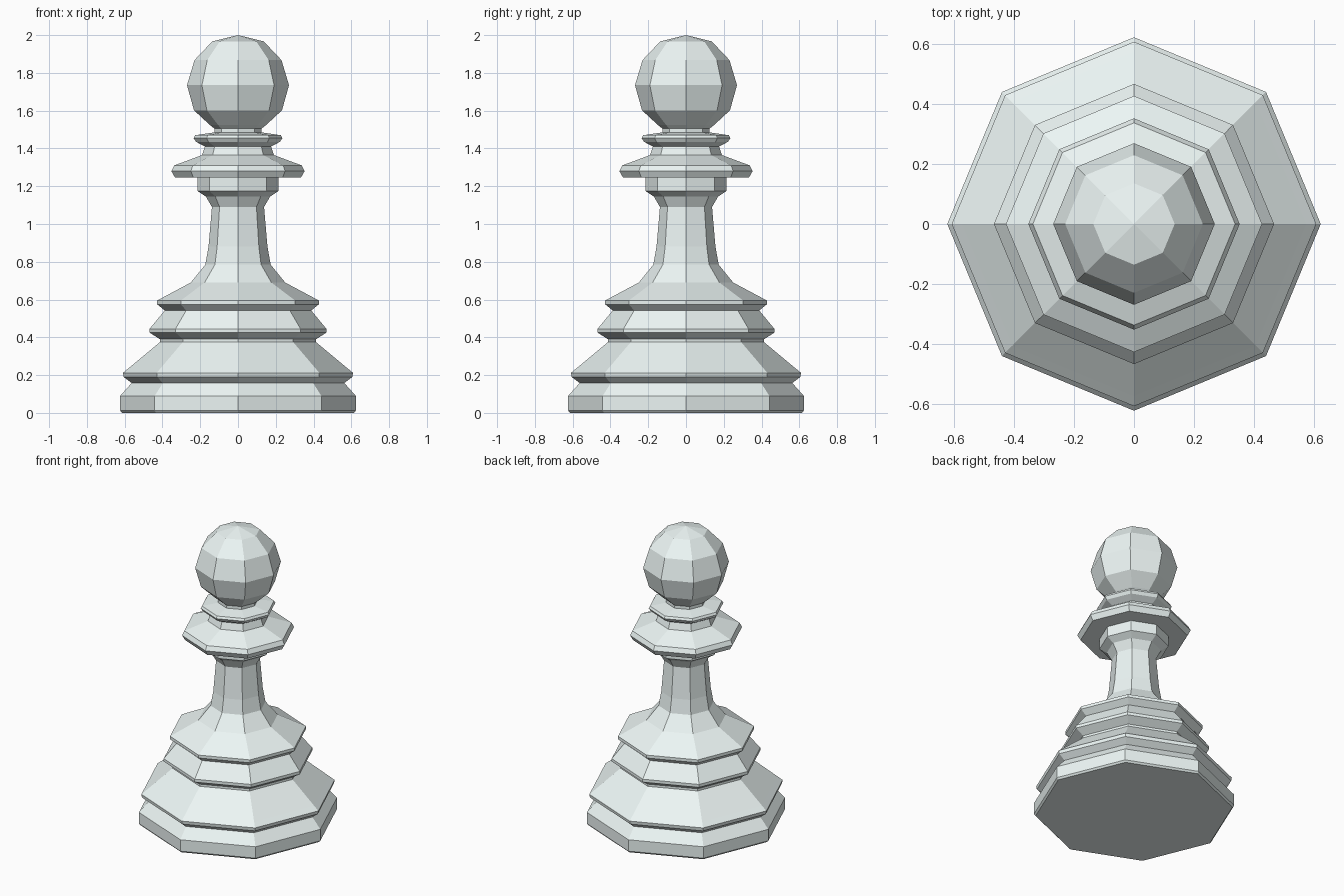
import bpy, bmesh
from math import cos, sin, pi

if "Cube" in bpy.data.objects:
    bpy.data.objects.remove(bpy.data.objects["Cube"])

SIDES = 8

# Pale grey-green finish
finish = bpy.data.materials.new("pale_finish")
finish.diffuse_color = (0.85, 0.93, 0.92, 1)
finish.use_nodes = True
finish.node_tree.nodes["Principled BSDF"].inputs["Base Color"].default_value = finish.diffuse_color


def lathe(name, profile):
    """Revolve (radius, height) points into a closed eight-sided solid."""
    bm = bmesh.new()
    rings = []
    for r, z in profile:
        if r == 0:
            rings.append([bm.verts.new((0, 0, z))] * SIDES)
        else:
            rings.append([bm.verts.new((r * cos(2 * pi * i / SIDES),
                                        r * sin(2 * pi * i / SIDES), z))
                          for i in range(SIDES)])
    for low, high in zip(rings, rings[1:]):
        for i in range(SIDES):
            j = (i + 1) % SIDES
            corners = [low[i], low[j], high[j], high[i]]
            bm.faces.new(list(dict.fromkeys(corners)))
    # Cap any open end
    if profile[0][0] > 0:
        bm.faces.new(rings[0][::-1])
    if profile[-1][0] > 0:
        bm.faces.new(rings[-1])
    bmesh.ops.recalc_face_normals(bm, faces=bm.faces)
    mesh = bpy.data.meshes.new(name)
    bm.to_mesh(mesh)
    bm.free()
    mesh.materials.append(finish)
    obj = bpy.data.objects.new(name, mesh)
    bpy.context.collection.objects.link(obj)
    return obj


# One continuous turned outline, from foot to crown
foot = [(0.613, 0), (0.624, 0.012), (0.624, 0.09), (0.563, 0.158),
        (0.605, 0.19), (0.609, 0.212), (0.575, 0.24), (0.413, 0.375)]
waist_rings = [(0.413, 0.39), (0.468, 0.425), (0.468, 0.445),
               (0.398, 0.53), (0.388, 0.542), (0.428, 0.575), (0.428, 0.595)]
stem = [(0.25, 0.69), (0.173, 0.785), (0.156, 0.88), (0.138, 1.09),
        (0.17, 1.145), (0.215, 1.175), (0.215, 1.245)]
collar = [(0.333, 1.245), (0.353, 1.28), (0.338, 1.31), (0.19, 1.365),
          (0.175, 1.41), (0.222, 1.435), (0.235, 1.455), (0.227, 1.47),
          (0.125, 1.485), (0.125, 1.505)]
head = [(0.15, 1.525), (0.233, 1.602), (0.27, 1.735), (0.23, 1.868),
        (0.136, 1.967), (0, 2.0)]

lathe("turned_body", foot + waist_rings + stem + collar + head)
